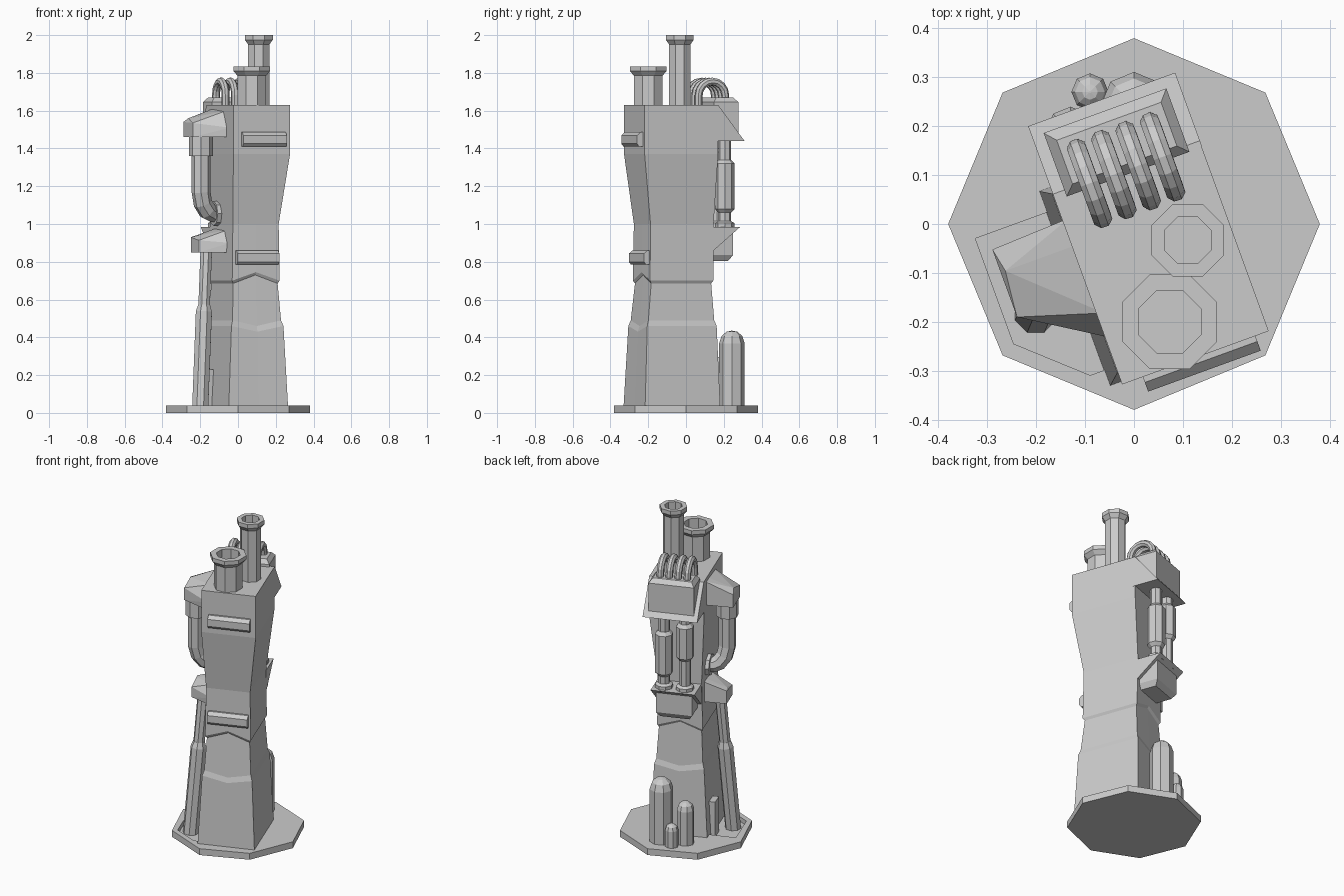
import bpy, bmesh, math
from mathutils import Vector

if "Cube" in bpy.data.objects:
    bpy.data.objects.remove(bpy.data.objects["Cube"])

C, S = math.cos(math.radians(20)), math.sin(math.radians(20))


def W(u, v, z):
    """Tower frame (turned 20 degrees) to world."""
    return Vector((u * C - v * S, u * S + v * C, z))


def finish(name, bm):
    bmesh.ops.recalc_face_normals(bm, faces=bm.faces)
    me = bpy.data.meshes.new(name)
    bm.to_mesh(me)
    bm.free()
    ob = bpy.data.objects.new(name, me)
    bpy.context.collection.objects.link(ob)
    return ob


def loft(name, rings, cap_end=True):
    bm = bmesh.new()
    vs = [[bm.verts.new(p) for p in r] for r in rings]
    n = len(rings[0])
    for a, b in zip(vs, vs[1:]):
        for i in range(n):
            j = (i + 1) % n
            bm.faces.new((a[i], a[j], b[j], b[i]))
    bm.faces.new(vs[0][::-1])
    bm.faces.new(vs[-1])
    return finish(name, bm)


def lathe(name, x, y, profile, sides=8, phase=0.0):
    ring = lambda r, z: [Vector((x + r * math.cos(phase + i * math.tau / sides),
                                 y + r * math.sin(phase + i * math.tau / sides), z))
                         for i in range(sides)]
    return loft(name, [ring(r, z) for r, z in profile])


def hull(name, pts):
    bm = bmesh.new()
    for p in pts:
        bm.verts.new(W(*p))
    bmesh.ops.convex_hull(bm, input=bm.verts[:])
    return finish(name, bm)


def tube(name, pts, radii):
    cu = bpy.data.curves.new(name, 'CURVE')
    cu.dimensions = '3D'
    cu.bevel_depth = 1.0
    cu.bevel_resolution = 2
    cu.use_fill_caps = True
    sp = cu.splines.new('POLY')
    sp.points.add(len(pts) - 1)
    for q, p, r in zip(sp.points, pts, radii):
        q.co = (*W(*p), 1)
        q.radius = r
    sp.use_smooth = False
    ob = bpy.data.objects.new(name, cu)
    bpy.context.collection.objects.link(ob)
    return ob


# Octagonal base with a recess under the slanted pipe
base = lathe("base", 0, 0, [(.38, 0), (.38, .04)])
outline = [(-.315, .083), (-.1, .083), (-.1, -.26), (-.19, -.26), (-.315, -.146)]
cutter = hull("recess_cutter", [(u, v, z) for u, v in outline for z in (.012, .08)])
cutter.hide_render = True
cutter.hide_viewport = True
cut = base.modifiers.new("recess", 'BOOLEAN')
cut.operation = 'DIFFERENCE'
cut.object = cutter

# Tower body: six-sided rings, mid points of front and back form the V lines
sections = [(-.16, .176, -.295, .13, .01, .01), (-.137, .156, -.275, .116, .46, .43),
            (-.127, .146, -.265, .106, .49, .46), (-.117, .134, -.245, .093, .685, .73),
            (-.125, .142, -.254, .102, .70, .745), (-.12, .138, -.25, .105, 1.0, 1.0),
            (-.135, .184, -.30, .114, 1.37, 1.37), (-.135, .184, -.30, .114, 1.63, 1.63)]
rings = []
for a, b, f, k, z, zm in sections:
    m = (a + b) / 2
    rings.append([W(a, f, z), W(m, f, zm), W(b, f, z), W(b, k, z), W(m, k, zm), W(a, k, z)])
loft("tower_body", rings)

# Exhaust stacks with flared lips and open bores
for name, x, y, lip, shaft, bore, top in (("front_stack", .073, -.20, .097, .076, .064, 1.835),
                                          ("rear_stack", .11, -.033, .074, .056, .048, 2.0)):
    prof = [(shaft, 1.6), (shaft, top - .05), (lip, top - .025), (lip, top),
            (bore, top), (bore, top - .15)]
    lathe(name, x, y, [(r / .924, z) for r, z in prof], phase=math.pi / 8)

# Front slats
for name, a, b, v, z in (("upper_slat", -.09, .155, -.30, 1.45), ("lower_slat", -.105, .13, -.252, .825)):
    prof = [(.02, -.04), (-.02, -.04), (-.032, -.025), (-.032, .018), (-.012, .036), (.02, .036)]
    hull(name, [(u, v + dv, z + dz) for u in (a, b) for dv, dz in prof])

# Rear shrouds and boxes
hull("upper_shroud", [(u, v, z) for u in (-.135, .185)
                      for v, z in ((.10, 1.63), (.114, 1.63), (.262, 1.44), (.10, 1.44))])
hull("lower_shroud", [(u, v, z) for u in (-.118, .14)
                      for v, z in ((.09, .86), (.105, .86), (.255, .985), (.09, .985))])
hull("upper_rear_box", [(u, v, 1.445) for u in (-.11, .157) for v in (.1, .238)]
     + [(u, v, 1.645) for u in (-.11, .157) for v in (.1, .238)]
     + [(u, v, 1.67) for u in (-.09, .137) for v in (.12, .215)])
hull("lower_rear_box", [(u, v, .97) for u in (-.095, .118) for v in (.08, .222)]
     + [(u, v, .835) for u in (-.095, .118) for v in (.08, .222)]
     + [(u, v, .803) for u in (-.075, .098) for v in (.1, .2)])

# Bent cables from box to roof
for i in range(4):
    u = -.057 + i * .053
    arc = [(u, .109 + .075 * math.cos(t * math.pi / 8), 1.68 + .075 * math.sin(t * math.pi / 8))
           for t in range(9)]
    path = [(u, .184, 1.63)] + arc + [(u, .034, 1.61)]
    tube(f"cable_{i + 1}", path, [.021] * len(path))

# Rear pistons
for name, u, lo, hi in (("piston_right", .078, 1.06, 1.34), ("piston_left", -.045, 1.17, 1.40)):
    c = W(u, .19, 0)
    lathe(name, c.x, c.y, [(.052, .97), (.052, 1.005), (.034, 1.015), (.034, lo), (.052, lo + .02),
                           (.052, hi - .02), (.034, hi), (.034, 1.46)])

# Side hoods
for name, o, w, z, k in (("upper_hood", -.29, -.12, 1.46, 1.0), ("lower_hood", -.25, -.105, .85, .85)):
    hull(name, [(w, .057 * k, z), (w, .057 * k, z + .15 * k), (w, 0, z + .15 * k),
                (w, -.15 * k, z + .14 * k), (w, -.205 * k, z + .05), (w, -.2 * k, z),
                (o, .05 * k, z), (o, .05 * k, z + .08), (o + .01, 0, z + .1 * k),
                (o, -.097 * k, z + .075 * k), (o, -.097 * k, z)])

# Side pipe bending into the wall, with collars
path = [(-.228, -.055, 1.38), (-.228, -.055, 1.17), (-.215, -.047, 1.11), (-.185, -.036, 1.07),
        (-.155, -.025, 1.055), (-.1, -.02, 1.055)]
tube("side_pipe", path, [.05] * 4 + [.046] * 2)
tube("side_pipe_collar", [(-.228, -.055, 1.47), (-.228, -.055, 1.36)], [.064, .064])
tube("side_pipe_flange", [(-.145, -.02, 1.055), (-.11, -.02, 1.055)], [.066, .066])

# Slanted lower pipe with sleeve
a, b = Vector((-.19, -.035, .9)), Vector((-.25, -.10, .01))
tube("slanted_pipe", [a, a.lerp(b, .9)], [.033, .033])
tube("slanted_sleeve", [a.lerp(b, .37), a.lerp(b, .41), b], [.034, .046, .046])

# Small box at the foot of the side wall
hull("foot_box", [(u, v, z) for u in (-.185, -.13) for v in (-.03, .05) for z in (.01, .23)])

# Domed tanks
for name, x, y, r, top in (("large_tank", 0, .243, .068, .435), ("medium_tank", -.13, .19, .05, .30),
                           ("small_tank", -.09, .27, .038, .18)):
    lathe(name, x, y, [(r, .03), (r, top - r), (r * .8, top - r * .4), (r * .42, top - r * .08),
                       (r * .05, top)])
